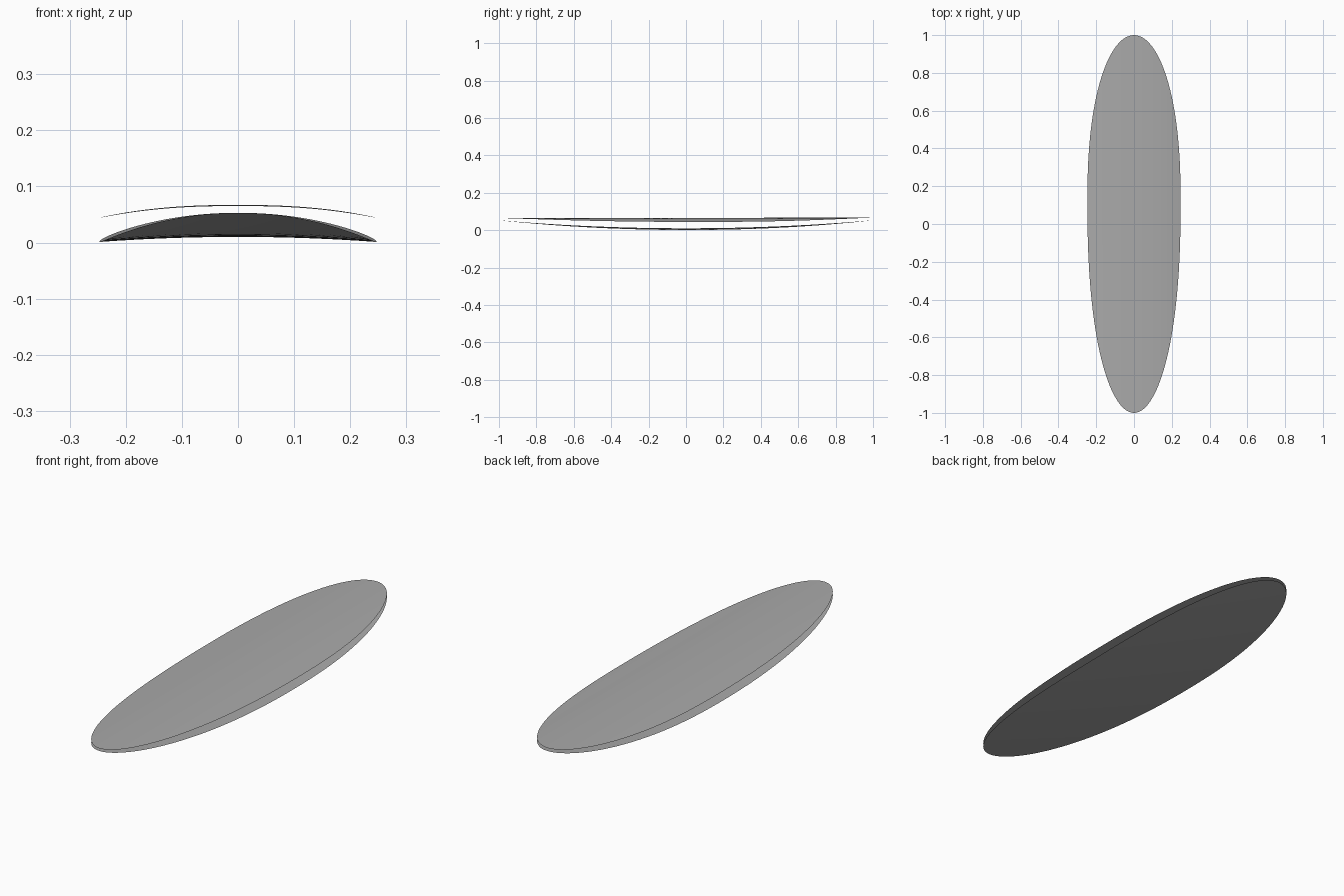
import bpy, bmesh, math

HALF_WIDTH = 0.247
WIDEST_Y = 0.12
ROWS, COLS = 64, 20

cube = bpy.data.objects.get("Cube")
if cube:
    bpy.data.objects.remove(cube)

grey = bpy.data.materials.new("plain_grey")
grey.use_nodes = True
colour = (0.4, 0.4, 0.4, 1)
grey.diffuse_color = colour
grey.node_tree.nodes["Principled BSDF"].inputs["Base Color"].default_value = colour


def half_width(y):
    """Plan outline: a long, full ellipse, widest a little behind the middle."""
    reach = 1 - WIDEST_Y if y > WIDEST_Y else 1 + WIDEST_Y
    t = min(1, abs(y - WIDEST_Y) / reach)
    return HALF_WIDTH * math.sqrt(1 - t ** 2.3)


def deck_height(x, y):
    return 0.066 + 0.001 * y - 0.022 * (abs(x) / HALF_WIDTH) ** 2.4


def hull_height(x, y):
    return 0.010 - 0.009 * (x / HALF_WIDTH) ** 2 + 0.043 * y * y


def make_skin(name, height, upward):
    """Sheet that follows the outline, with rows packed toward the tips."""
    bm = bmesh.new()
    rows = []
    for i in range(ROWS + 1):
        y = -math.cos(math.pi * i / ROWS)
        w = half_width(y)
        row = []
        for j in range(COLS + 1):
            x = w * (2 * j / COLS - 1)
            row.append(bm.verts.new((x, y, height(x, y))))
        rows.append(row)
    for a, b in zip(rows, rows[1:]):
        for j in range(COLS):
            quad = (a[j], a[j + 1], b[j + 1], b[j])
            bm.faces.new(quad if upward else quad[::-1])
    bmesh.ops.remove_doubles(bm, verts=bm.verts, dist=1e-5)
    for face in bm.faces:
        face.smooth = True
    mesh = bpy.data.meshes.new(name)
    bm.to_mesh(mesh)
    bm.free()
    mesh.materials.append(grey)
    obj = bpy.data.objects.new(name, mesh)
    bpy.context.collection.objects.link(obj)
    return obj


# Crowned upper skin and rockered lower skin, open along the rail
make_skin("board_deck", deck_height, True)
make_skin("board_bottom", hull_height, False)
